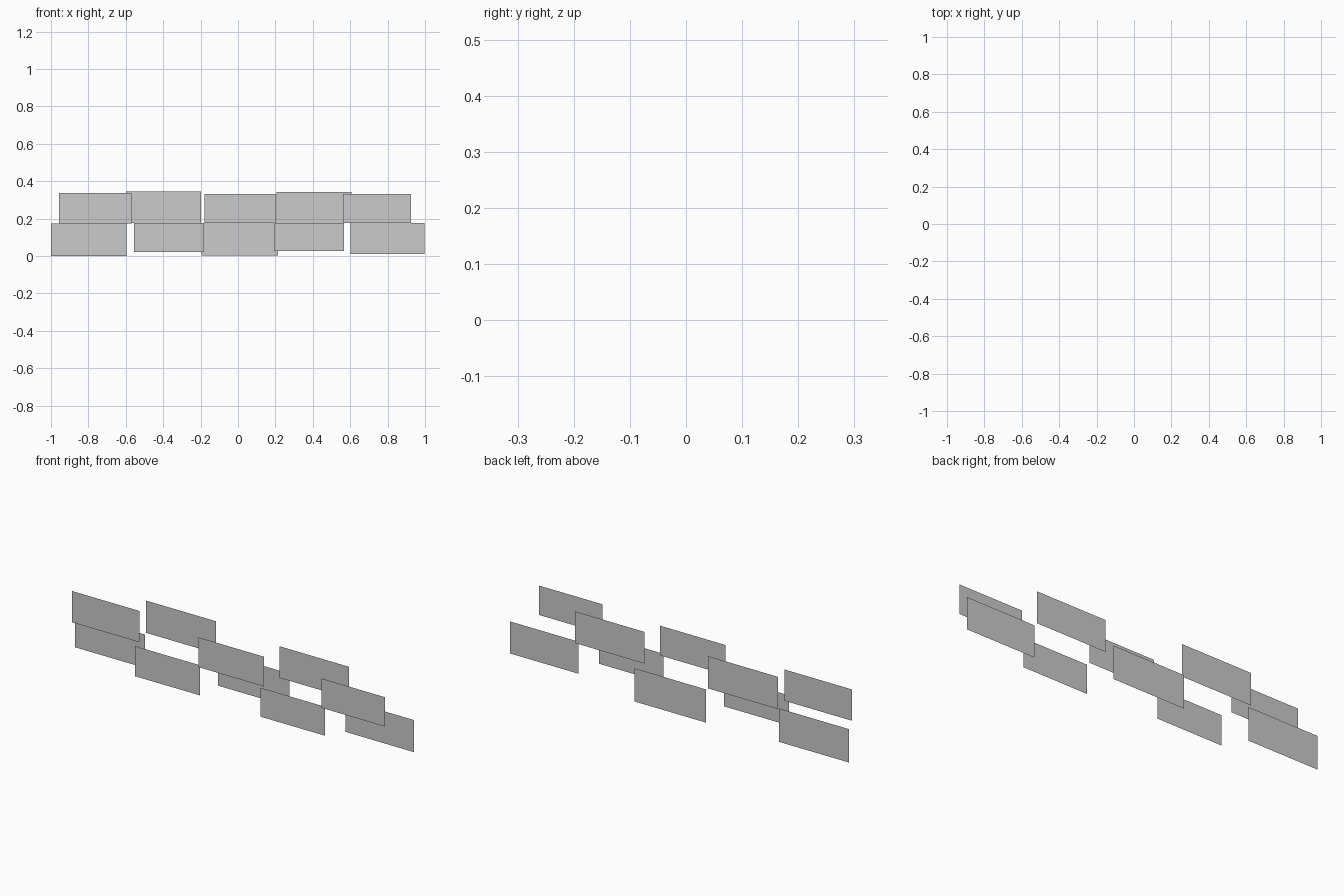
import bpy

# Thin upright panels, two rows of five, staggered in depth
# (left x, right x, bottom z, top z, depth y)
LOWER = [
    (-1.000, -0.597, 0.000, 0.174, 0.086),
    (-0.557, -0.181, 0.021, 0.178, -0.053),
    (-0.195, 0.215, 0.004, 0.177, 0.115),
    (0.195, 0.567, 0.027, 0.178, -0.094),
    (0.602, 0.998, 0.011, 0.178, 0.025),
]
UPPER = [
    (-0.958, -0.570, 0.174, 0.337, 0.001),
    (-0.600, -0.197, 0.177, 0.345, 0.100),
    (-0.178, 0.200, 0.177, 0.332, -0.072),
    (0.207, 0.606, 0.178, 0.343, 0.047),
    (0.561, 0.926, 0.178, 0.331, -0.113),
]


def panel(name, x0, x1, z0, z1, y):
    mesh = bpy.data.meshes.new(name)
    corners = [(x0, y, z0), (x1, y, z0), (x1, y, z1), (x0, y, z1)]
    mesh.from_pydata(corners, [], [(0, 1, 2, 3)])
    bpy.context.collection.objects.link(bpy.data.objects.new(name, mesh))


for row_name, row in (("lower_panel", LOWER), ("upper_panel", UPPER)):
    for i, dims in enumerate(row, 1):
        panel(f"{row_name}_{i}", *dims)
